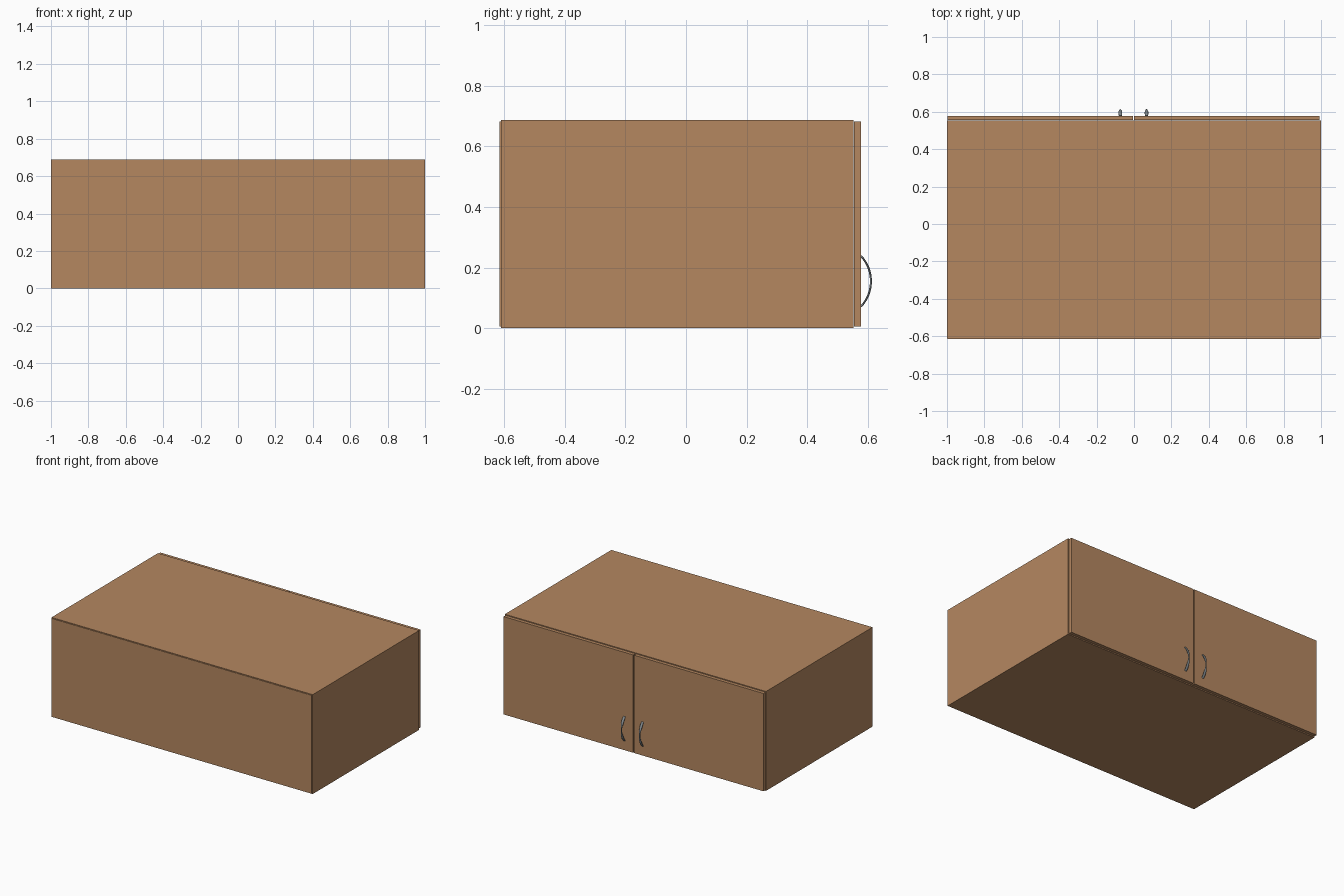
import bpy, bmesh, math

if "Cube" in bpy.data.objects:
    bpy.data.objects.remove(bpy.data.objects["Cube"])


def material(name, rgb):
    m = bpy.data.materials.new(name)
    m.diffuse_color = (*rgb, 1)
    m.use_nodes = True
    m.node_tree.nodes["Principled BSDF"].inputs["Base Color"].default_value = m.diffuse_color
    return m


WOOD = material("warm wood", (0.46, 0.245, 0.118))
METAL = material("grey metal", (0.23, 0.26, 0.28))


def finish(name, bm, mat):
    bmesh.ops.recalc_face_normals(bm, faces=bm.faces[:])
    me = bpy.data.meshes.new(name)
    bm.to_mesh(me)
    bm.free()
    me.materials.append(mat)
    ob = bpy.data.objects.new(name, me)
    bpy.context.scene.collection.objects.link(ob)
    return ob


def box(name, x0, x1, y0, y1, z0, z1):
    bm = bmesh.new()
    bmesh.ops.create_cube(bm, size=1)
    for v in bm.verts:
        v.co = (x1 if v.co.x > 0 else x0,
                y1 if v.co.y > 0 else y0,
                z1 if v.co.z > 0 else z0)
    return finish(name, bm, WOOD)


# Carcass panels
T, H = 0.025, 0.688
Y0, Y1 = -0.611, 0.553
box("left_side", -1, -1 + T, Y0, Y1, 0, H)
box("right_side", 1 - T, 1, Y0, Y1, 0, H)
box("bottom_panel", -1 + T, 1 - T, Y0, Y1, 0, T)
box("top_panel", -1 + T, 1 - T, Y0, Y1, H - T, H)

# Back panel, slightly smaller than the carcass
box("back_panel", -0.998, 0.993, -0.615, Y0, 0.005, 0.683)

# Doors with a narrow gap between them
box("left_door", -0.998, -0.0065, 0.555, 0.578, 0.006, 0.683)
box("right_door", 0.0005, 0.993, 0.555, 0.578, 0.006, 0.683)


# Bow handles: elliptical section swept along an arc, wide near the feet
def handle(name, cx):
    half, sag, n, k = 0.086, 0.034, 24, 10
    radius = (half ** 2 + sag ** 2) / (2 * sag)
    sweep = math.asin(half / radius)
    bm = bmesh.new()
    rings = []
    for i in range(n + 1):
        t = -1 + 2 * i / n
        a = t * sweep
        w = 0.0035 + 0.0065 * math.sin(math.pi * min(1, abs(t) * 0.72)) ** 1.5
        ring = []
        for j in range(k):
            b = 2 * math.pi * j / k
            r = radius - 0.0035 + 0.0035 * math.sin(b)
            ring.append(bm.verts.new((cx + w * math.cos(b),
                                      0.578 + sag - radius + r * math.cos(a) + 0.002,
                                      0.155 + r * math.sin(a))))
        rings.append(ring)
    for r0, r1 in zip(rings, rings[1:]):
        for j in range(k):
            bm.faces.new((r0[j], r0[(j + 1) % k], r1[(j + 1) % k], r1[j]))
    bm.faces.new(rings[0])
    bm.faces.new(rings[-1])
    ob = finish(name, bm, METAL)
    for p in ob.data.polygons:
        p.use_smooth = len(p.vertices) == 4


handle("left_handle", -0.073)
handle("right_handle", 0.067)
